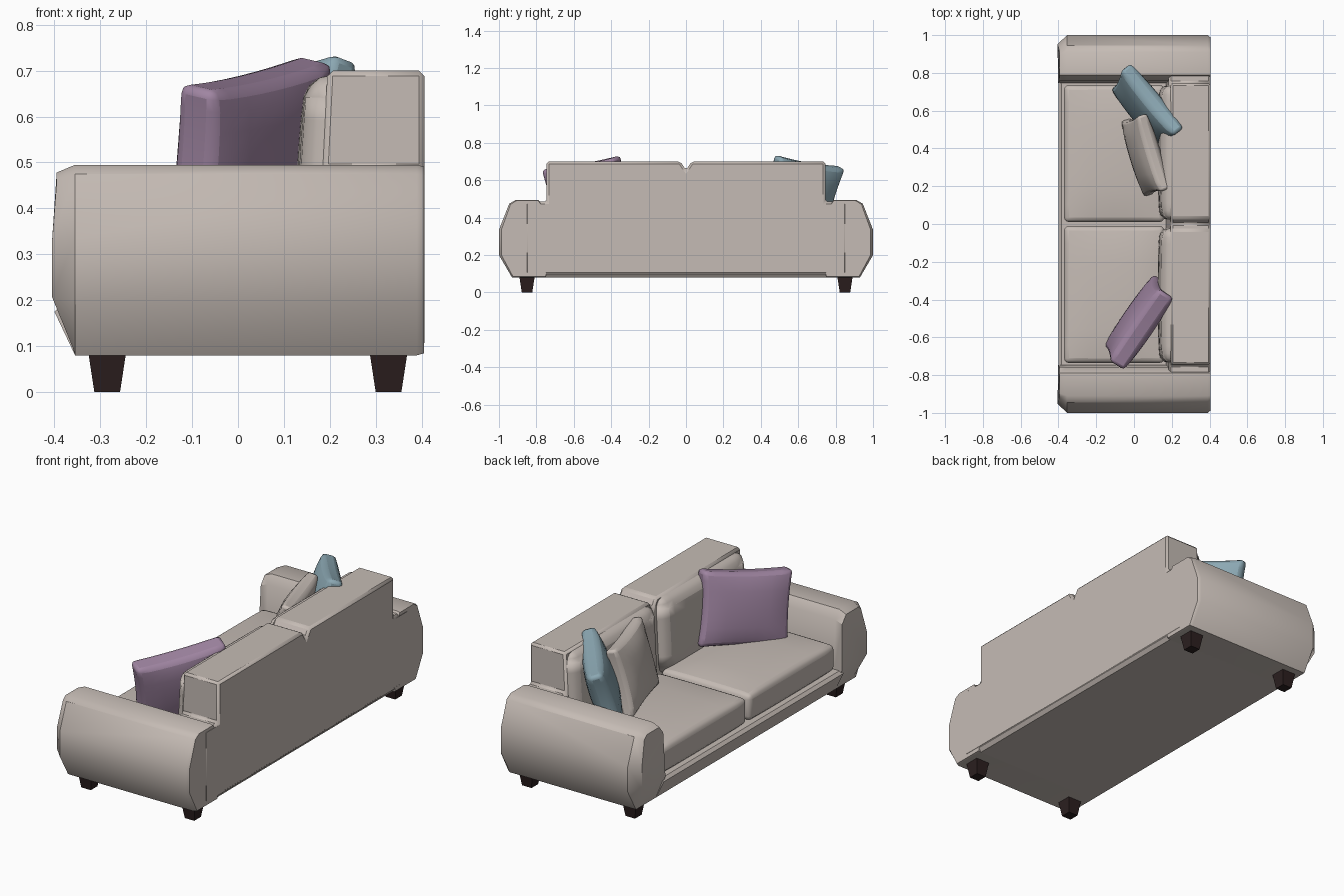
import bpy, bmesh, math
from mathutils import Matrix

cube = bpy.data.objects.get("Cube")
if cube:
    bpy.data.objects.remove(cube, do_unlink=True)


def material(name, rgb):
    m = bpy.data.materials.new(name)
    m.use_nodes = True
    m.diffuse_color = (*rgb, 1)
    m.node_tree.nodes["Principled BSDF"].inputs["Base Color"].default_value = (*rgb, 1)
    return m


FABRIC = material("beige fabric", (0.56, 0.50, 0.46))
PURPLE = material("mauve fabric", (0.35, 0.235, 0.36))
TEAL = material("dusty blue fabric", (0.26, 0.39, 0.45))
WOOD = material("dark wood", (0.025, 0.014, 0.014))


def finish(name, bm, mat, bevel=0, segments=1, smooth=30):
    bmesh.ops.recalc_face_normals(bm, faces=bm.faces)
    me = bpy.data.meshes.new(name)
    bm.to_mesh(me)
    bm.free()
    me.materials.append(mat)
    ob = bpy.data.objects.new(name, me)
    bpy.context.collection.objects.link(ob)
    if bevel:
        mod = ob.modifiers.new("bevel", "BEVEL")
        mod.width, mod.segments = bevel, segments
        mod.limit_method, mod.angle_limit = "ANGLE", math.radians(40)
    if smooth:
        bpy.ops.object.select_all(action="DESELECT")
        ob.select_set(True)
        bpy.context.view_layer.objects.active = ob
        bpy.ops.object.shade_smooth_by_angle(angle=math.radians(smooth))


def loft(rings):
    """Closed solid through rings of equal point count."""
    bm = bmesh.new()
    loops = [[bm.verts.new(p) for p in ring] for ring in rings]
    n = len(loops[0])
    for a, b in zip(loops, loops[1:]):
        for i in range(n):
            bm.faces.new((a[i], a[(i + 1) % n], b[(i + 1) % n], b[i]))
    bm.faces.new(loops[0])
    bm.faces.new(loops[-1])
    return bm, loops


def soft_block(name, mat, centre, size, rim, bulge, pinch, angles, bevel, segments=2, n=8):
    """Stuffed slab: width on x, height on z, bulging on y."""
    bm = bmesh.new()
    sides = []
    for s in (-1, 1):
        rows = []
        for j in range(n + 1):
            row = []
            for i in range(n + 1):
                u, v = 2 * i / n - 1, 2 * j / n - 1
                puff = ((1 - u * u) * (1 - v * v)) ** 0.6
                row.append(bm.verts.new((
                    u * size[0] / 2 * (1 - pinch * (1 - v * v)),
                    s * (rim + bulge * puff),
                    v * size[1] / 2 * (1 - pinch * (1 - u * u)))))
            rows.append(row)
        for j in range(n):
            for i in range(n):
                bm.faces.new((rows[j][i], rows[j][i + 1], rows[j + 1][i + 1], rows[j + 1][i]))
        sides.append(rows[0][:-1] + [r[-1] for r in rows[:-1]]
                     + rows[-1][:0:-1] + [r[0] for r in rows[:0:-1]])
    a, b = sides
    for i in range(len(a)):
        k = (i + 1) % len(a)
        bm.faces.new((a[i], a[k], b[k], b[i]))
    yaw, lean, roll = (math.radians(d) for d in angles)
    turn = (Matrix.Translation(centre) @ Matrix.Rotation(yaw, 4, "Z")
            @ Matrix.Rotation(lean, 4, "X") @ Matrix.Rotation(roll, 4, "Y"))
    bm.transform(turn)
    finish(name, bm, mat, bevel, segments, 45)


# Base with the low front rail
rail = [(-0.355, 0.08), (-0.40, 0.175), (-0.385, 0.19), (0.39, 0.19), (0.405, 0.10), (0.39, 0.08)]
bm, _ = loft([[(x, y, z) for x, z in rail] for y in (-0.76, 0.76)])
finish("base", bm, FABRIC)

# Arms with rounded outer sides and chamfered ends
arm = [(0.75, 0.08), (0.93, 0.08), (1.0, 0.2), (1.0, 0.335), (0.945, 0.475),
       (0.91, 0.495), (0.79, 0.495), (0.757, 0.45), (0.747, 0.19)]


def arm_end(y, z, k):
    y = y if y < 0.87 else 0.87 + (y - 0.87) * (1 - 0.38 * k)
    return y, 0.285 + (z - 0.285) * (1 - 0.08 * k)


for s, side in ((1, "back"), (-1, "front")):
    nose = []
    for y, z in arm:
        x = -0.405 + 0.375 * max(0, 0.2 - z) + (0.01 if z > 0.4 else 0)
        ey, ez = arm_end(y, z, 1)
        nose.append((x, s * ey, ez))
    tail = []
    for y, z in arm:
        ey, ez = arm_end(y, z, 0.25)
        tail.append((0.405, s * ey, ez))
    body = [[(x, s * y, z) for y, z in arm] for x in (-0.355, 0.39)]
    bm, loops = loft([nose] + body + [tail])
    bmesh.ops.connect_verts(bm, verts=[loops[0][2], loops[0][8]])
    finish("arm_" + side, bm, FABRIC, smooth=36)

# Backrest, widening behind the arms, with a notch in the middle of the top
half = [(0.03, 0.70), (0.745, 0.70), (0.745, 0.485), (0.86, 0.485), (0.86, 0.095)]
outline = [(0, 0.655)] + half + [(-y, z) for y, z in reversed(half)]
bm, _ = loft([[(0.165 + 0.03 * (z - 0.1) / 0.6, y, z) for y, z in outline],
              [(0.406, y, z) for y, z in outline]])
finish("backrest", bm, FABRIC, 0.012)

# Seat and back cushions
for s, side in ((1, "back"), (-1, "front")):
    soft_block("seat_cushion_" + side, FABRIC, (-0.105, s * 0.373, 0.262), (0.53, 0.725),
               0.07, 0.025, 0, (0, 90, 0), 0.025, 3)
    soft_block("back_cushion_" + side, FABRIC, (0.198, s * 0.378, 0.49), (0.715, 0.40),
               0.055, 0.015, 0, (90, 3, 0), 0.05, 3)

# Loose pillows
soft_block("mauve_pillow", PURPLE, (0.025, -0.52, 0.51), (0.47, 0.38),
           0.048, 0.03, 0.05, (57, 11, -8), 0.02)
soft_block("blue_pillow", TEAL, (0.07, 0.61, 0.525), (0.45, 0.37),
           0.038, 0.035, 0.06, (127, 17, 8), 0.02)
soft_block("beige_pillow", FABRIC, (0.06, 0.365, 0.515), (0.42, 0.36),
           0.03, 0.038, 0.06, (107, 15, 0), 0.015)

# Tapered legs
for x in (-0.285, 0.328):
    for y in (-0.85, 0.85):
        rings = []
        for z, r in ((0, 0.028), (0.085, 0.041)):
            rings.append([(x + r * a, y + r * b, z)
                          for a, b in ((-1, -1), (1, -1), (1, 1), (-1, 1))])
        bm, _ = loft(rings)
        name = ("rear" if x > 0 else "seat_side") + "_leg_" + ("back" if y > 0 else "front")
        finish(name, bm, WOOD, smooth=0)
